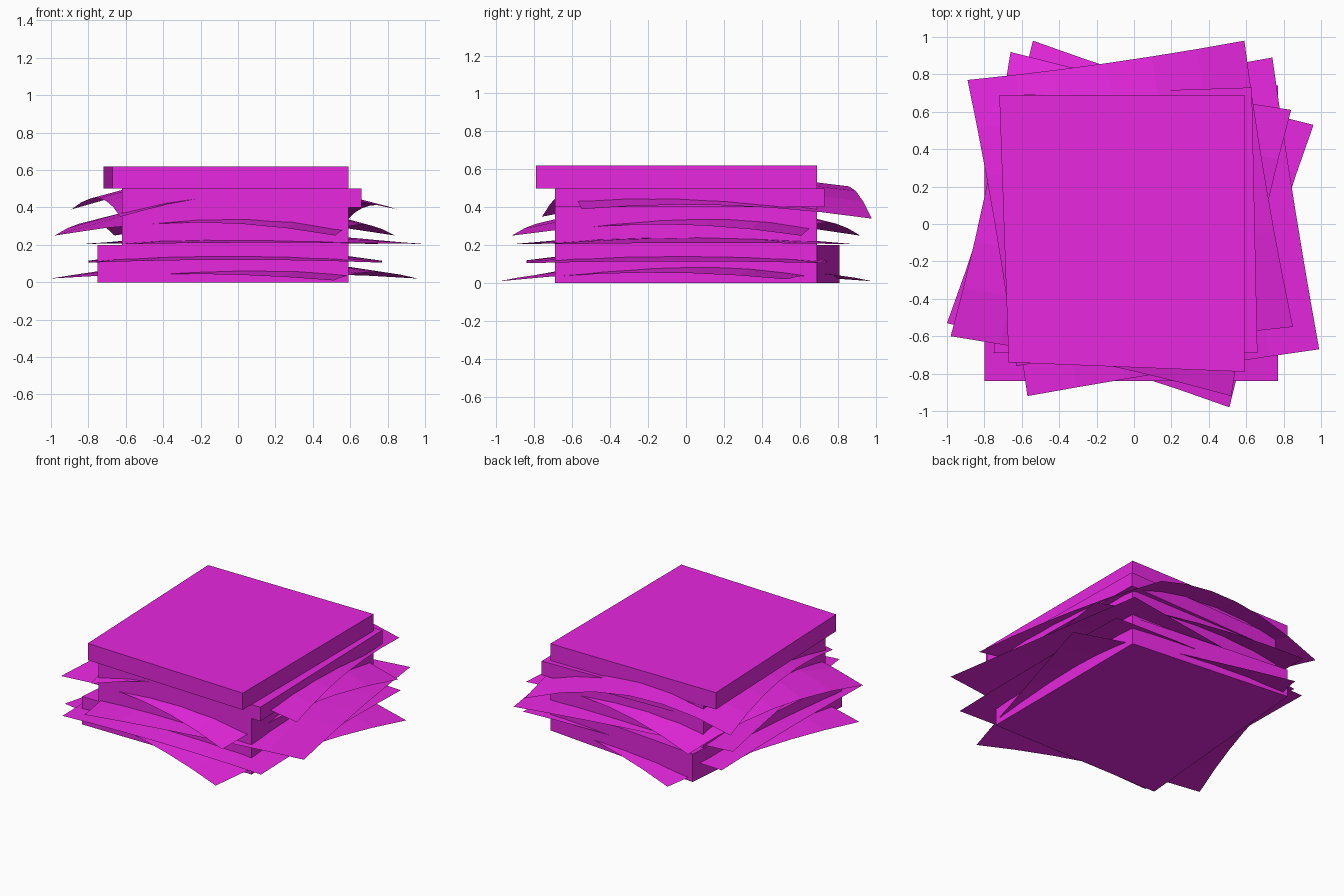
import bpy, bmesh
from mathutils import Vector

if "Cube" in bpy.data.objects:
    bpy.data.objects.remove(bpy.data.objects["Cube"])

mat = bpy.data.materials.new("magenta")
mat.diffuse_color = (0.8, 0.02, 0.74, 1)
mat.use_nodes = True
mat.node_tree.nodes["Principled BSDF"].inputs["Base Color"].default_value = mat.diffuse_color


def finish(name, bm):
    me = bpy.data.meshes.new(name)
    bm.to_mesh(me)
    bm.free()
    me.materials.append(mat)
    ob = bpy.data.objects.new(name, me)
    bpy.context.collection.objects.link(ob)
    return ob


def slab(name, corners, z0, z1):
    """Prism over four plan corners."""
    bm = bmesh.new()
    lo = [bm.verts.new((x, y, z0)) for x, y in corners]
    hi = [bm.verts.new((x, y, z1)) for x, y in corners]
    bm.faces.new(lo[::-1])
    bm.faces.new(hi)
    for i in range(4):
        j = (i + 1) % 4
        bm.faces.new((lo[i], lo[j], hi[j], hi[i]))
    finish(name, bm)


def quad(a, b, c, t):
    return a * (1 - t) * (1 - 2 * t) + b * 4 * t * (1 - t) + c * t * (2 * t - 1)


def sheet(name, corners, heights, n=6, pinch=0.03):
    """Draped cloth: 3x3 heights (front row first) over a turned square."""
    fl, fr, br, bl = [Vector(c) for c in corners]
    mid = (fl + fr + br + bl) / 4
    bm = bmesh.new()
    rows = []
    for j in range(n + 1):
        v = j / n
        row = []
        for i in range(n + 1):
            u = i / n
            p = fl.lerp(fr, u).lerp(bl.lerp(br, u), v)
            # edges pull inward slightly between the corners
            k = pinch * (4 * u * (1 - u) + 4 * v * (1 - v))
            p = p.lerp(mid, k)
            z = quad(*[quad(*h, u) for h in heights], v)
            row.append(bm.verts.new((p.x, p.y, z)))
        rows.append(row)
    for j in range(n):
        for i in range(n):
            bm.faces.new((rows[j][i], rows[j][i + 1], rows[j + 1][i + 1], rows[j + 1][i]))
    finish(name, bm)


# Stacked slabs, each with a slightly skewed corner
slab("bottom_slab", [(-.75, -.69), (.59, -.69), (.59, .69), (-.62, .81)], 0, .2)
slab("middle_slab", [(-.62, -.69), (.59, -.69), (.59, .69), (-.62, .69)], .2, .4)
slab("upper_slab", [(-.62, -.69), (.66, -.69), (.63, .73), (-.62, .69)], .4, .5)
slab("top_slab", [(-.67, -.74), (.59, -.79), (.59, .69), (-.72, .69)], .5, .62)

# Draped sheets between the slabs
sheet("sheet_1", [(-1, -.53), (.51, -.98), (.96, .53), (-.54, .98)],
      [(.02, .045, .01), (.045, .13, .055), (.01, .045, .02)])
sheet("sheet_2", [(-.8, -.84), (.77, -.84), (.77, .74), (-.8, .74)],
      [(.105, .12, .105), (.115, .18, .115), (.105, .12, .105)], pinch=0)
sheet("sheet_3", [(-.57, -.92), (.99, -.67), (.74, .89), (-.82, .64)],
      [(.205, .212, .205), (.212, .26, .212), (.205, .212, .205)], pinch=.01)
sheet("sheet_4", [(-.98, -.6), (.52, -.92), (.84, .61), (-.66, .92)],
      [(.25, .32, .25), (.32, .44, .31), (.25, .32, .25)])
sheet("sheet_5", [(-.63, -.76), (.85, -.55), (.59, .98), (-.89, .77)],
      [(.35, .48, .39), (.45, .56, .41), (.39, .51, .34)], pinch=.02)
